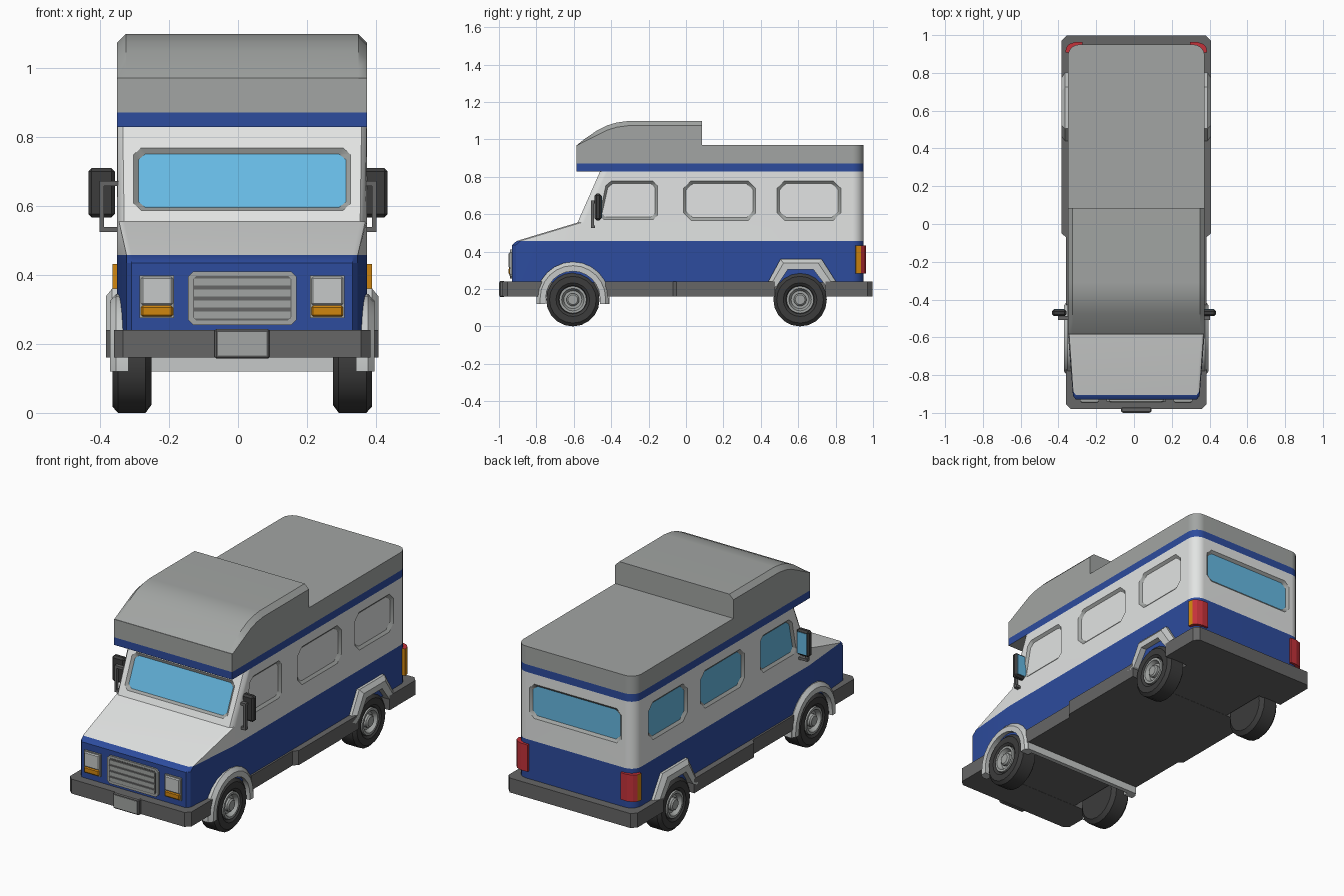
import bpy, bmesh, math
from mathutils import Vector

if "Cube" in bpy.data.objects:
    bpy.data.objects.remove(bpy.data.objects["Cube"])

C = 0.012      # body centre line
H = 0.362      # body half width
REAR = 0.95    # body rear end


def material(name, hexa):
    rgb = [int(hexa[i:i + 2], 16) / 255 for i in (0, 2, 4)]
    lin = [v / 12.92 if v < 0.04045 else ((v + 0.055) / 1.055) ** 2.4 for v in rgb]
    m = bpy.data.materials.new(name)
    m.diffuse_color = (*lin, 1)
    m.use_nodes = True
    m.node_tree.nodes["Principled BSDF"].inputs["Base Color"].default_value = m.diffuse_color
    return m


WHITE = material("white paint", "E2E4E3")
BLUE = material("blue paint", "2D4C9E")
GREY = material("roof grey", "A2A5A3")
GLASS = material("blue glass", "66B9E2")
DARK = material("bumper grey", "666666")
BLACK = material("tyre black", "3C3C3C")
LIGHT = material("light grey", "C6C9C8")
ORANGE = material("orange lens", "D0860F")
RED = material("red lens", "C4323A")


def loft(name, rings, mats, rule=None, smooth=None):
    """Bridge equal rings of points and cap both ends."""
    bm = bmesh.new()
    vs = [[bm.verts.new(p) for p in r] for r in rings]
    n = len(vs[0])
    for a, b in zip(vs, vs[1:]):
        for i in range(n):
            j = (i + 1) % n
            bm.faces.new((a[i], a[j], b[j], b[i]))
    bm.faces.new(vs[0])
    bm.faces.new(vs[-1])
    bmesh.ops.recalc_face_normals(bm, faces=bm.faces)
    bm.normal_update()
    if rule:
        for f in bm.faces:
            f.material_index = rule(f.calc_center_median(), f.normal)
    me = bpy.data.meshes.new(name)
    bm.to_mesh(me)
    bm.free()
    for m in mats:
        me.materials.append(m)
    ob = bpy.data.objects.new(name, me)
    bpy.context.collection.objects.link(ob)
    if smooth:
        shade(ob, smooth)
    return ob


def shade(ob, angle):
    ob.data.shade_smooth()
    ob.data.set_sharp_from_angle(angle=math.radians(angle))
    w = ob.modifiers.new("weighted", 'WEIGHTED_NORMAL')
    w.keep_sharp = True


def prism(name, pts, z0, z1, mats, rule=None):
    return loft(name, [[(x, y, z) for x, y in pts] for z in (z0, z1)], mats, rule)


def box(name, x0, x1, y0, y1, z0, z1, mat, bevel=0):
    x0, x1 = sorted((x0, x1))
    ob = prism(name, [(x0, y0), (x1, y0), (x1, y1), (x0, y1)], z0, z1, [mat])
    if bevel:
        b = ob.modifiers.new("bevel", 'BEVEL')
        b.width, b.segments = bevel, 1
    return ob


def octagon(a0, a1, b0, b1, c, slant=0):
    p = [(a0 + c, b0), (a1 - c, b0), (a1, b0 + c), (a1, b1 - c),
         (a1 - c, b1), (a0 + c, b1), (a0, b1 - c), (a0, b0 + c)]
    return [(a - slant * (b1 - b) / (b1 - b0) if i in (0, 5, 6, 7) else a, b)
            for i, (a, b) in enumerate(p)]


def mirrored(right):
    """Close a right-hand plan outline around the centre line."""
    return [(C + x, y) for x, y in right] + [(C - x, y) for x, y in reversed(right)]


def rear_corner(r=0.06, steps=5):
    return [(H - r + r * math.cos(t), REAR - r + r * math.sin(t))
            for t in (math.pi / 2 * i / steps for i in range(steps + 1))]


# body shell: height, front y, front half width, shoulder y
levels = [(0.235, -0.93, 0.32, -0.58), (0.435, -0.93, 0.32, -0.58),
          (0.457, -0.905, 0.32, -0.58), (0.555, -0.58, 0.342, -0.545),
          (0.828, -0.46, 0.346, -0.42)]
rings = []
for z, yf, wf, ys in levels:
    plan = mirrored([(wf, yf), (wf + 0.015, yf + 0.02), (H, ys)] + rear_corner())
    rings.append([(x, y, z) for x, y in plan])
BODY_MATS = [WHITE, BLUE, GREY, GLASS]
body = loft("body", rings, BODY_MATS, lambda c, n: 1 if c.z < 0.456 and n.z < 0.9 else 0)


# recessed windows cut into the shell
def cut_window(origin, u, v, poly, inset, pane):
    o, u, v = Vector(origin), Vector(u), Vector(v).normalized()
    n = u.cross(v)
    a0, a1 = min(p[0] for p in poly), max(p[0] for p in poly)
    b0, b1 = min(p[1] for p in poly), max(p[1] for p in poly)
    am, bm_ = (a0 + a1) / 2, (b0 + b1) / 2
    sa, sb = 1 - 2 * inset / (a1 - a0), 1 - 2 * inset / (b1 - b0)
    outer = [o + u * a + v * b + n * 0.002 for a, b in poly]
    inner = [o + u * (am + (a - am) * sa) + v * (bm_ + (b - bm_) * sb) - n * 0.012
             for a, b in poly]
    cutter = loft("window_cutter", [outer, inner], BODY_MATS,
                  lambda c, k: pane if k.dot(n) < -0.95 else 2)
    cutter.hide_render = True
    mod = body.modifiers.new("cut", 'BOOLEAN')
    mod.operation, mod.solver, mod.object = 'DIFFERENCE', 'EXACT', cutter
    bpy.context.view_layer.objects.active = body
    bpy.ops.object.modifier_apply(modifier=mod.name)
    bpy.data.objects.remove(cutter)


side_windows = [octagon(-0.425, -0.15, 0.568, 0.78, 0.025, 0.045),
                octagon(-0.015, 0.375, 0.565, 0.78, 0.04),
                octagon(0.485, 0.83, 0.565, 0.78, 0.04)]
for poly in side_windows:
    cut_window((C + H, 0, 0), (0, 1, 0), (0, 0, 1), poly, 0.016, 0)
    cut_window((C - H, 0, 0), (0, -1, 0), (0, 0, 1), [(-a, b) for a, b in poly], 0.016, 3)
cut_window((C, -0.58, 0.555), (1, 0, 0), (0, 0.12, 0.273),
           octagon(-0.317, 0.317, 0.033, 0.235, 0.022), 0.016, 3)
cut_window((C, REAR, 0), (-1, 0, 0), (0, 0, 1),
           octagon(-0.285, 0.285, 0.58, 0.775, 0.03), 0.016, 3)
shade(body, 30)

# roof with blue band, then the raised cab-over pod
plan = mirrored([(H, -0.585)] + rear_corner())
loft("roof", [[(x, y, z) for x, y in plan] for z in (0.828, 0.87, 0.97)], [GREY, BLUE],
     lambda c, n: 1 if c.z < 0.869 and n.z > -0.5 else 0, 30)
pod = [(-0.585, 0.968), (-0.545, 1.0), (-0.475, 1.048), (-0.42, 1.075), (-0.37, 1.09),
       (-0.31, 1.098), (0.085, 1.098), (0.085, 0.968)]
low = [(y, max(0.968, z - 0.025)) for y, z in pod]
low[1] = (-0.56, 0.98)
loft("roof_pod", [[(C + x, y, z) for y, z in p] for x, p in
                  ((-H, low), (-H + 0.025, pod), (H - 0.025, pod), (H, low))],
     [GREY], None, 28)

# skirt and bumpers, open around the wheels
prism("front_bumper", mirrored([(0.345, -0.98), (0.372, -0.955), (0.372, -0.77)]),
      0.16, 0.24, [DARK])
prism("side_skirt", mirrored([(0.372, -0.43), (0.372, -0.07), (0.395, -0.05), (0.395, 0.475)]),
      0.16, 0.24, [DARK])
prism("rear_bumper", mirrored([(0.395, 0.745), (0.395, 0.97), (0.37, 0.997)]),
      0.16, 0.24, [DARK])
box("floor", C - 0.25, C + 0.25, -0.9, 0.9, 0.161, 0.239, DARK)
box("cross_bar", C - 0.37, C + 0.37, -0.435, -0.41, 0.12, 0.16, LIGHT)


# wheel arches: (outer, inner) stations swept with a chamfered section
def arch(name, s, stations, x0, x1):
    rings = []
    for (oy, oz), (iy, iz) in stations:
        my, mz = oy + (iy - oy) * 0.4, oz + (iz - oz) * 0.4
        sec = [(x0, oy, oz), (x1 - 0.018, oy, oz), (x1, my, mz), (x1, iy, iz), (x0, iy, iz)]
        rings.append([(C + s * x, y, z) for x, y, z in sec])
    loft(name, rings, [LIGHT], None, 25)


def ring_point(r, t):
    return (-0.605 + r * math.cos(t), 0.15 + r * math.sin(t))


front_st = [((-0.41, 0.12), (-0.46, 0.12))]
front_st += [(ring_point(0.195, t), ring_point(0.145, t))
             for t in (math.pi * i / 12 for i in range(13))]
front_st += [((-0.80, 0.12), (-0.75, 0.12))]
rear_st = [((0.40, 0.225), (0.45, 0.20)), ((0.44, 0.24), (0.485, 0.215)),
           ((0.505, 0.36), (0.545, 0.305)), ((0.725, 0.36), (0.68, 0.305)),
           ((0.805, 0.235), (0.745, 0.22))]


# wheels turned from half profiles of (offset, radius)
def turned(name, s, y, profile, mat):
    n = 20
    loft(name, [[(C + s * x, y + r * math.cos(2 * math.pi * i / n),
                  0.143 + r * math.sin(2 * math.pi * i / n)) for i in range(n)]
                for x, r in profile], [mat], None, 30)


for s, side in ((1, "right"), (-1, "left")):
    arch("front_arch_" + side, s, front_st, 0.33, 0.383)
    arch("rear_arch_" + side, s, rear_st, 0.33, 0.395)
    for y, end in ((-0.605, "front"), (0.61, "rear")):
        tag = end + "_" + side
        turned("tyre_" + tag, s, y, [(0.263, 0.06), (0.263, 0.12), (0.28, 0.143),
               (0.36, 0.143), (0.376, 0.125), (0.376, 0.09), (0.366, 0.076), (0.345, 0.07)], BLACK)
        turned("rim_" + tag, s, y, [(0.34, 0.074), (0.374, 0.073), (0.374, 0.06),
               (0.352, 0.048)], GREY)
        turned("hub_" + tag, s, y, [(0.34, 0.034), (0.368, 0.034), (0.375, 0.026)], GREY)

    # headlamp with indicator strip
    a, b = C + s * 0.197, C + s * 0.297
    box("lamp_surround_" + side, a, b, -0.94, -0.92, 0.275, 0.398, GREY)
    box("headlamp_" + side, a + s * 0.004, b - s * 0.004, -0.948, -0.93, 0.312, 0.394, LIGHT, 0.005)
    box("indicator_" + side, a + s * 0.004, b - s * 0.004, -0.948, -0.93, 0.279, 0.311, ORANGE, 0.005)

    # wrap-around tail lamp, orange on the side and red behind
    lamp = [(0.285, 0.94), (0.285, 0.963), (0.325, 0.963), (0.355, 0.953), (0.37, 0.936),
            (0.376, 0.908), (0.35, 0.905)]
    prism("tail_lamp_" + side, [(C + s * x, y) for x, y in lamp], 0.283, 0.432, [RED, ORANGE],
          lambda c, n: 1 if c.y < 0.93 and abs(n.z) < 0.5 else 0)

    # door mirror on its bracket
    box("mirror_" + side, s * 0.357, s * 0.434, -0.488, -0.452, 0.567, 0.71, BLACK, 0.01)
    box("mirror_glass_" + side, s * 0.367, s * 0.424, -0.453, -0.449, 0.58, 0.698, GLASS)
    box("mirror_post_" + side, s * 0.388, s * 0.402, -0.508, -0.492, 0.525, 0.672, DARK)
    for z in (0.525, 0.658):
        box("mirror_arm_" + side, s * 0.345, s * 0.402, -0.508, -0.486, z, z + 0.014, DARK)


# grille and number plate
def front_plate(name, poly, y0, y1, mat):
    loft(name, [[(C + x, y, z) for x, z in poly] for y in (y0, y1)], [mat])


front_plate("grille_frame", octagon(-0.157, 0.157, 0.255, 0.41, 0.015), -0.94, -0.92, GREY)
front_plate("grille_back", octagon(-0.143, 0.143, 0.268, 0.397, 0.01), -0.942, -0.93, DARK)
for i in range(4):
    z = 0.273 + i * 0.032
    box("grille_slat", C - 0.14, C + 0.14, -0.946, -0.935, z, z + 0.021, GREY)
box("plate_holder", C - 0.08, C + 0.08, -0.998, -0.97, 0.157, 0.243, DARK, 0.005)
box("number_plate", C - 0.07, C + 0.07, -1.0, -0.99, 0.166, 0.234, GREY)
